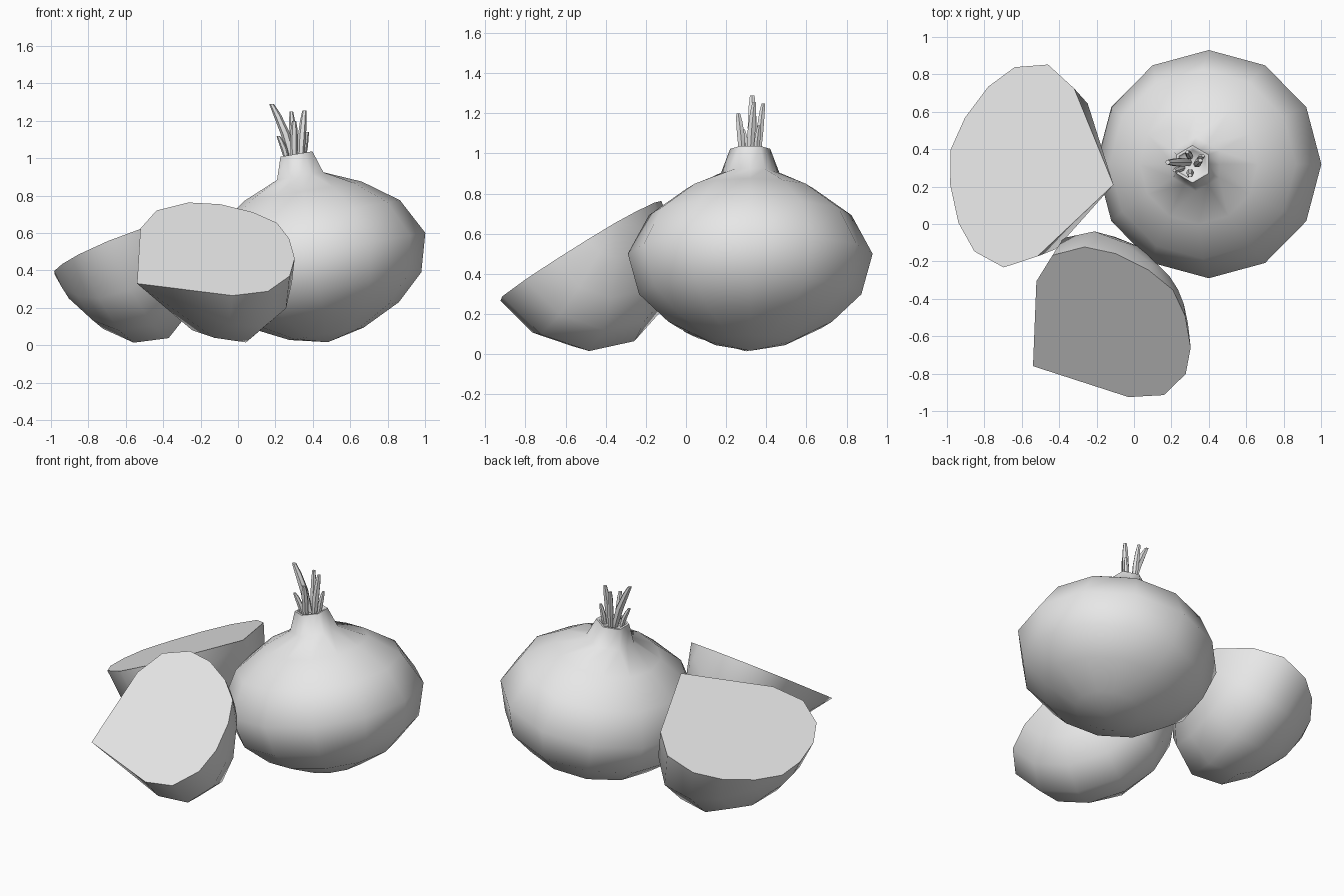
import bpy, bmesh
from math import sin, cos, pi, radians
from mathutils import Matrix, Vector

cube = bpy.data.objects.get("Cube")
if cube:
    bpy.data.objects.remove(cube)

skin = bpy.data.materials.new("pale_grey")
skin.use_nodes = True
skin.diffuse_color = (0.8, 0.8, 0.8, 1)
skin.node_tree.nodes["Principled BSDF"].inputs["Base Color"].default_value = (0.8, 0.8, 0.8, 1)

SIDES = 12


def finish(name, bm, smooth_angle=60):
    bmesh.ops.remove_doubles(bm, verts=bm.verts, dist=0.0005)
    open_edges = [e for e in bm.edges if e.is_boundary]
    if open_edges:
        bmesh.ops.holes_fill(bm, edges=open_edges, sides=0)
    bmesh.ops.recalc_face_normals(bm, faces=bm.faces)
    mesh = bpy.data.meshes.new(name)
    bm.to_mesh(mesh)
    bm.free()
    mesh.materials.append(skin)
    obj = bpy.data.objects.new(name, mesh)
    bpy.context.collection.objects.link(obj)
    bpy.ops.object.select_all(action='DESELECT')
    obj.select_set(True)
    bpy.context.view_layer.objects.active = obj
    bpy.ops.object.shade_smooth_by_angle(angle=radians(smooth_angle))
    return obj


def skin_rings(bm, rings, closed):
    for lower, upper in zip(rings, rings[1:]):
        count = len(lower)
        for i in range(count if closed else count - 1):
            j = (i + 1) % count
            bm.faces.new((lower[i], lower[j], upper[j], upper[i]))


def lathe(name, profile, frame, half=False, hex_above=9.0):
    """Revolve (radius, height) pairs; rings above hex_above become hexagons."""
    bm = bmesh.new()
    rings = []
    for r, h in profile:
        ring = []
        for i in range(SIDES // 2 + 1 if half else SIDES):
            a = 2 * pi * i / SIDES
            k = cos(pi / 6) if h > hex_above and i % 2 == 0 else 1
            ring.append(bm.verts.new(frame @ Vector((r * k * cos(a), r * k * sin(a), h))))
        rings.append(ring)
    skin_rings(bm, rings, not half)
    return finish(name, bm)


def make_frame(origin, y_axis, z_axis, scale=1.0):
    z = Vector(z_axis).normalized()
    y = Vector(y_axis)
    y = (y - z * y.dot(z)).normalized()
    x = y.cross(z)
    rot = Matrix((x, y, z)).transposed().to_4x4()
    return Matrix.Translation(origin) @ rot @ Matrix.Scale(scale, 4)


# Shared lower bulb shape, from root end up to the shoulder
bulb = [(0, -0.49), (0.2, -0.445), (0.409, -0.342), (0.554, -0.204), (0.61, 0), (0.505, 0.195)]

# Whole onion, leaning a little, with neck and sunken neck opening
neck = [(0.32, 0.327), (0.145, 0.41), (0.1, 0.53), (0.085, 0.53), (0.075, 0.515), (0, 0.51)]
lathe("whole_onion", bulb + neck, make_frame((0.4, 0.32, 0.5), (0, 1, 0), (-0.165, 0, 0.986)),
      hex_above=0.4)

# Halved onions: flat cut through the axis, shoulder running straight to a point
halves = [
    ("half_onion_back", (-0.11, 0.21, 0.75), (-0.9025, 0.193, -0.384), (-0.373, 0.092, 0.923), 0.91),
    ("half_onion_front", (-0.54, -0.76, 0.33), (0.82, 0.447, 0.356), (-0.067, -0.539, 0.84), 0.86),
]
TIP = 0.57
for name, tip, axis, cut_normal, scale in halves:
    axis = Vector(axis).normalized()
    centre = Vector(tip) + axis * TIP * scale
    lathe(name, bulb + [(0, TIP)], make_frame(centre, -Vector(cut_normal), -axis, scale), half=True)


# Dry sprouts rising from the neck
def sprout(name, base, tip, radius):
    bm = bmesh.new()
    base, tip = Vector(base), Vector(tip)
    bend = Vector((tip.x - base.x, tip.y - base.y, 0)) * -0.12
    rings = []
    for t, k in ((0, 0.8), (0.45, 1.0), (0.8, 0.8), (1, 0.5)):
        c = base.lerp(tip, t) + bend * sin(pi * t)
        rings.append([bm.verts.new(c + Vector((cos(a), sin(a), 0)) * radius * k)
                      for a in (2 * pi * i / 6 for i in range(6))])
    skin_rings(bm, rings, True)
    finish(name, bm, 50)


sprouts = [
    ((0.29, 0.33, 1.0), (0.18, 0.33, 1.29), 0.026),
    ((0.30, 0.36, 1.0), (0.285, 0.385, 1.25), 0.02),
    ((0.335, 0.32, 1.0), (0.355, 0.34, 1.255), 0.022),
    ((0.30, 0.28, 1.0), (0.30, 0.26, 1.2), 0.022),
    ((0.26, 0.30, 1.0), (0.215, 0.285, 1.12), 0.018),
    ((0.35, 0.35, 1.0), (0.37, 0.365, 1.14), 0.017),
]
for n, (base, tip, radius) in enumerate(sprouts, 1):
    sprout(f"sprout_{n}", base, tip, radius)
